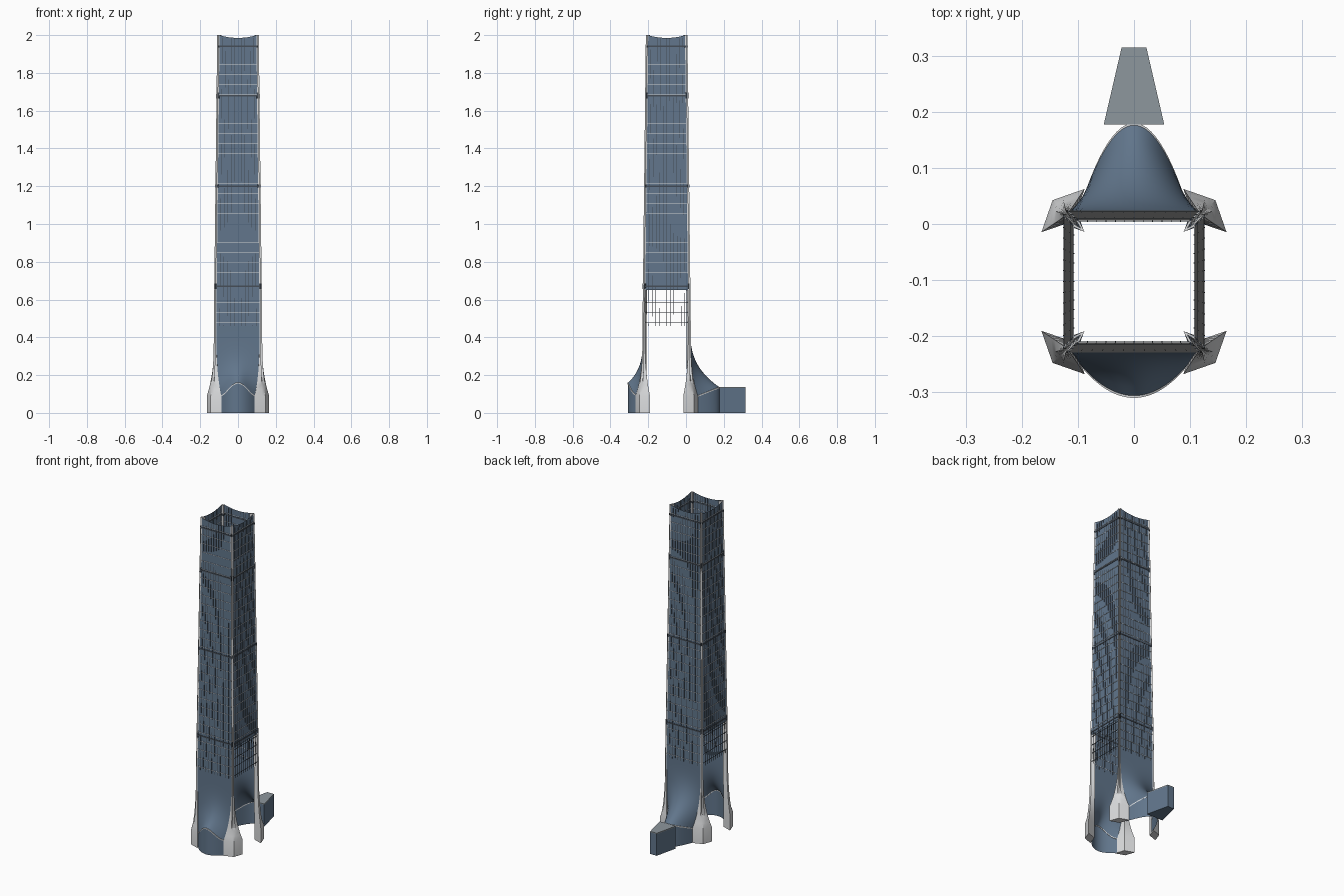
import bpy, bmesh, math

cube = bpy.data.objects.get("Cube")
if cube:
    bpy.data.objects.remove(cube, do_unlink=True)

CY = -0.1025              # centre of the shaft in y
BASE, TOP = 0.46, 2.0     # shaft start and end


def material(name, rgb):
    m = bpy.data.materials.new(name)
    m.use_nodes = True
    m.diffuse_color = (*rgb, 1)
    m.node_tree.nodes["Principled BSDF"].inputs["Base Color"].default_value = (*rgb, 1)
    return m


GLASS = material("blue_glass", (0.12, 0.18, 0.26))
STONE = material("pale_stone", (0.70, 0.71, 0.72))
DARK = material("dark_metal", (0.06, 0.075, 0.095))
ROOF = material("grey_roof", (0.27, 0.31, 0.34))


def add_object(name, verts, faces, mat, smooth=False):
    bm = bmesh.new()
    vs = [bm.verts.new(v) for v in verts]
    for f in faces:
        bm.faces.new([vs[i] for i in f])
    bmesh.ops.recalc_face_normals(bm, faces=bm.faces)
    me = bpy.data.meshes.new(name)
    bm.to_mesh(me)
    bm.free()
    me.materials.append(mat)
    ob = bpy.data.objects.new(name, me)
    bpy.context.collection.objects.link(ob)
    if smooth:
        bpy.ops.object.select_all(action='DESELECT')
        ob.select_set(True)
        bpy.context.view_layer.objects.active = ob
        bpy.ops.object.shade_smooth_by_angle(angle=math.radians(35))
    return ob


def loft(name, rings, mat, closed=True, smooth=False):
    """Skin a list of equal rings; closed rings also get end caps."""
    n = len(rings[0])
    verts = [p for r in rings for p in r]
    faces = []
    for r in range(len(rings) - 1):
        for i in range(n if closed else n - 1):
            j = (i + 1) % n
            faces.append((r * n + i, r * n + j, (r + 1) * n + j, (r + 1) * n + i))
    if closed:
        faces += [tuple(range(n)), tuple(range(len(verts) - n, len(verts)))]
    return add_object(name, verts, faces, mat, smooth)


def half(z):
    """Half width of the tapering shaft."""
    return 0.125 - 0.018 * (z - BASE) / (TOP - BASE)


def on_side(side, u, z, out=0.0):
    """Point on a facade: u along it, out away from it."""
    d = half(z) + out
    x, y = [(u, -d), (d, u), (-u, d), (-d, -u)][side]
    return (x, y + CY, z)


def bars(name, side, boxes, mat):
    verts, faces = [], []
    for u0, u1, z0, z1, o0, o1 in boxes:
        b = len(verts)
        for z in (z0, z1):
            s = half(z) / half(BASE)
            verts += [on_side(side, u * s, z, o) for u, o in
                      ((u0, o0), (u1, o0), (u1, o1), (u0, o1))]
        faces += [tuple(b + i for i in f) for f in
                  ((0, 1, 2, 3), (4, 5, 6, 7), (0, 1, 5, 4),
                   (1, 2, 6, 5), (2, 3, 7, 6), (3, 0, 4, 7))]
    add_object(name, verts, faces, mat)


# Facades: glass with a dished top edge, mullions, transoms and dark bands
BANDS = [(0.67, 0.015), (1.2, 0.008), (1.68, 0.015), (1.94, 0.006)]
N = 12
for side, label in enumerate(("front", "left", "back", "right")):
    bottom = BASE if side % 2 == 0 else 0.65
    us = [2 * i / N - 1 for i in range(N + 1)]
    low = [on_side(side, u * (half(bottom) - 0.008), bottom) for u in us]
    high = []
    for u in us:
        z = TOP - 0.015 * (1 - u * u)
        high.append(on_side(side, u * (half(z) - 0.008), z))
    loft(label + "_glass", [low, high], GLASS, closed=False)

    w = half(BASE) - 0.009
    bars(label + "_mullions", side,
         [(u * w - 0.0008, u * w + 0.0008, BASE, 1.984, -0.001, 0.0015) for u in us[1:-1]], DARK)
    floors = [0.48 + 0.0525 * k for k in range(29)]
    lattice = [z for z in floors if z < bottom]
    if lattice:
        bars(label + "_lattice_rails", side,
             [(-w, w, z - 0.001, z + 0.001, -0.001, 0.001) for z in lattice], DARK)
    bars(label + "_transoms", side,
         [(-w, w, z - 0.0008, z + 0.0008, -0.001, 0.002) for z in floors if z >= bottom], STONE)
    bars(label + "_bands", side,
         [(-w, w, z - 0.004, z + 0.004, -0.001, 0.0022) for z, _ in BANDS], DARK)


# Corner columns with a notched section, flaring into angular feet
def section(z, grow=0.0):
    h = half(z)
    a, o, k, i = h - 0.010, h + 0.003 + grow, h - 0.012 + 2 * grow, h - 0.019
    return [(a - grow, h + grow), (h - 0.003, o), (k, k), (o, h - 0.003),
            (h + grow, a - grow), (i, i)]


FOOT = [(0.088, 0.165), (0.128, 0.151), (0.145, 0.145),
        (0.151, 0.128), (0.165, 0.088), (0.108, 0.108)]
FOOT_TOP = 0.09


def place(ring, z, sx, sy):
    return [(sx * x, sy * y + CY, z) for x, y in ring]


for sx, xn in ((1, "left"), (-1, "right")):
    for sy, yn in ((-1, "front"), (1, "back")):
        corner = yn + "_" + xn
        loft(corner + "_column",
             [place(section(z), z, sx, sy) for z in (BASE, TOP)], STONE)
        rings = [place(FOOT, 0, sx, sy)]
        for i in range(13):
            t = 1 - i / 12
            ring = [(a + (c - a) * t ** 3, b + (d - b) * t ** 3)
                    for (a, b), (c, d) in zip(section(BASE), FOOT)]
            rings.append(place(ring, BASE + (FOOT_TOP - BASE) * t, sx, sy))
        loft(corner + "_foot", rings, STONE, smooth=True)
        for k, (z, dz) in enumerate(BANDS):
            loft(f"{corner}_collar_{k + 1}",
                 [place(section(s, 0.0015), s, sx, sy) for s in (z - dz, z + dz)], DARK)


# Entrance canopies: glass sweeping outwards to a curved wall
def canopy(name, y_top, rim, power):
    us = [i / 12 - 1 for i in range(25)]
    w_top, w_end = half(BASE) - 0.008, 0.092
    rows = []
    for j in range(17):
        t = j / 16
        row = []
        for u in us:
            y, z = rim(u)
            row.append((u * (w_top + (w_end - w_top) * t ** 3),
                        y_top + (y - y_top) * t ** power,
                        BASE + (z - BASE) * t))
        rows.append(row)
    loft(name + "_canopy", rows, GLASS, closed=False, smooth=True)
    edge = rows[-1]
    loft(name + "_wall", [edge, [(x, y, 0) for x, y, z in edge]], GLASS,
         closed=False, smooth=True)
    # pale trim following the seam
    s = math.copysign(0.002, edge[12][1])
    trim = [[(x, y - s, z + 0.003), (x, y + s, z + 0.003),
             (x, y + s, z - 0.003), (x, y - s, z - 0.003)] for x, y, z in edge]
    loft(name + "_seam_trim", trim, STONE)


canopy("front", CY - half(BASE),
       lambda u: (-0.255 - 0.053 * (1 - u * u),
                  0.09 + 0.068 * math.cos(u * math.pi / 2) ** 1.6), 4)
canopy("back", CY + half(BASE),
       lambda u: (0.04 + 0.138 * (1 - u * u), 0.08 + 0.055 * (1 - u * u)), 3)

# Rear annex with a tapered plan and a flat roof
plan = [(-0.054, 0.177), (0.054, 0.177), (0.022, 0.315), (-0.022, 0.315)]
loft("annex", [[(x, y, z) for x, y in plan] for z in (0, 0.132)], GLASS)
loft("annex_roof", [[(x, y, z) for x, y in plan] for z in (0.132, 0.138)], ROOF)
